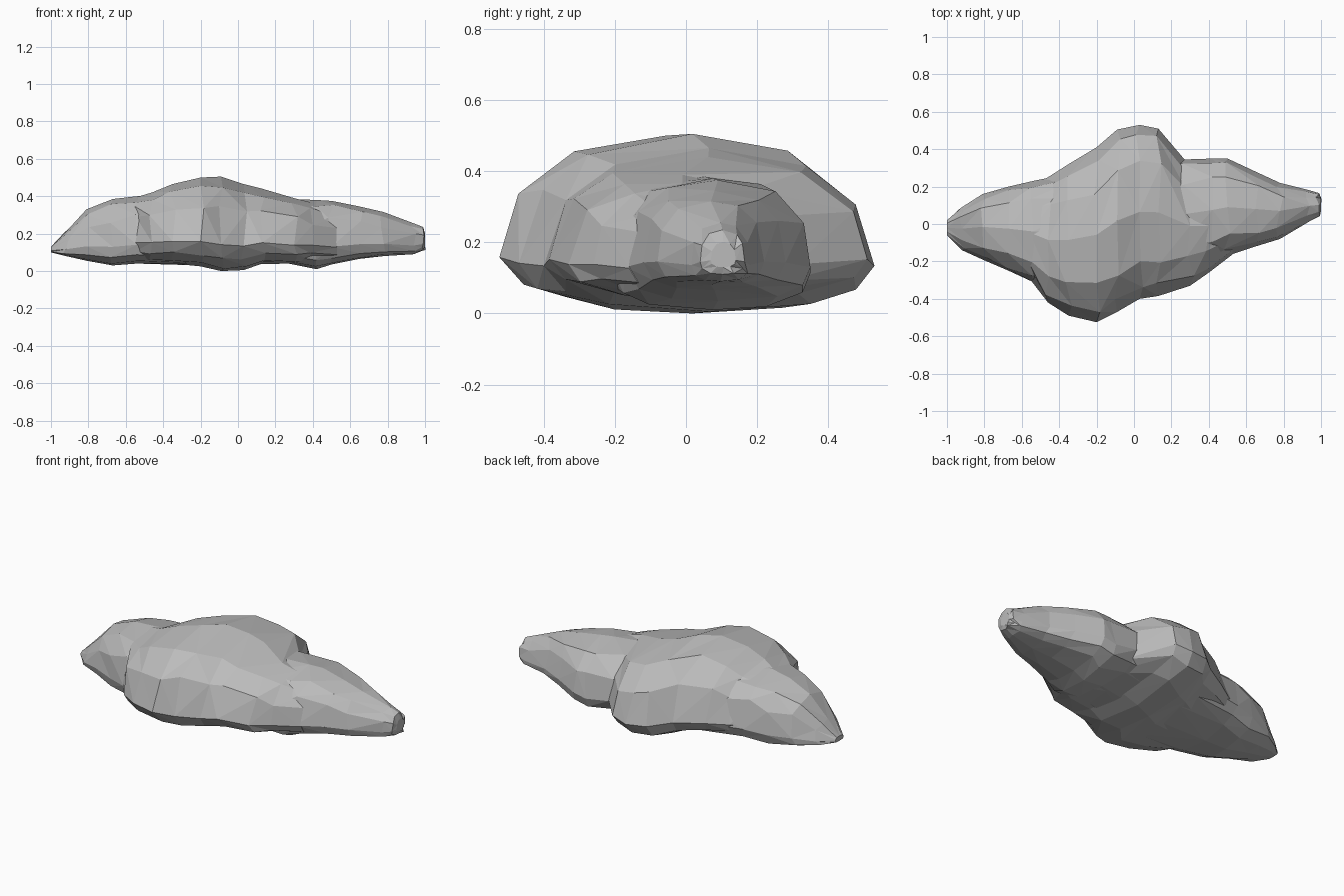
import bpy
import bmesh
import random
from math import cos, sin, pi, copysign
from mathutils import Vector

default_cube = bpy.data.objects.get("Cube")
if default_cube:
    bpy.data.objects.remove(default_cube, do_unlink=True)

random.seed(4)
SIDES = 12

# Single stone colour
stone = bpy.data.materials.new("stone grey")
stone.use_nodes = True
stone_colour = (0.5, 0.5, 0.5, 1)
stone.diffuse_color = stone_colour
stone.node_tree.nodes["Principled BSDF"].inputs["Base Color"].default_value = stone_colour


def section_ring(bm, section, power, uneven):
    """One rocky cross-section, widest low down, with uneven corner spacing."""
    x, front, back, bottom, top = section
    middle, half = (front + back) / 2, (back - front) / 2
    waist = bottom + 0.28 * (top - bottom)
    ring = []
    for i in range(SIDES):
        angle = 2 * pi * i / SIDES
        shift = 0.0
        if i % (SIDES // 4):
            angle += random.uniform(-0.1, 0.1)
            shift = random.uniform(-uneven, uneven)
        # A power under one pushes the ellipse outward into a boxier shape
        c, s = (copysign(abs(v) ** power, v) for v in (cos(angle), sin(angle)))
        height = top - waist if s > 0 else waist - bottom
        ring.append(bm.verts.new((x + shift, middle + half * c, waist + height * s)))
    return ring


def build_rock(name, power, sections):
    """Loft the sections and split the skin into outward-folding flat triangles."""
    bm = bmesh.new()
    last = len(sections) - 1
    rings = [section_ring(bm, section, power, 0.0 if k in (0, last) else 0.02)
             for k, section in enumerate(sections)]
    for a, b in zip(rings, rings[1:]):
        centre = sum((v.co for v in a + b), Vector()) / (2 * SIDES)
        for i in range(SIDES):
            j = (i + 1) % SIDES
            first_fold = ((a[i].co + b[j].co) / 2 - centre).length
            second_fold = ((a[j].co + b[i].co) / 2 - centre).length
            if first_fold > second_fold:
                bm.faces.new((a[i], a[j], b[j]))
                bm.faces.new((a[i], b[j], b[i]))
            else:
                bm.faces.new((a[i], a[j], b[i]))
                bm.faces.new((a[j], b[j], b[i]))
    bm.faces.new(rings[0])
    bm.faces.new(rings[-1])
    bmesh.ops.recalc_face_normals(bm, faces=bm.faces[:])
    mesh = bpy.data.meshes.new(name)
    bm.to_mesh(mesh)
    bm.free()
    mesh.materials.append(stone)
    rock = bpy.data.objects.new(name, mesh)
    bpy.context.collection.objects.link(rock)


# Long low slab: x, front edge, back edge, underside, crest
build_rock("long_rock_slab", 0.78, [
    (-1, -.06, .02, .1, .13),
    (-.92, -.14, .09, .08, .21),
    (-.81, -.19, .16, .055, .33),
    (-.67, -.25, .2, .03, .385),
    (-.54, -.31, .23, .04, .4),
    (-.2, -.36, .3, .03, .4),
    (.27, -.24, .345, .04, .385),
    (.42, -.2, .35, .01, .38),
    (.5, -.17, .35, .035, .375),
    (.65, -.12, .28, .065, .345),
    (.78, -.08, .22, .08, .315),
    (.94, .015, .18, .09, .255),
    (.99, .04, .165, .11, .235),
    (1, .07, .14, .13, .2),
])

# Broad central boulder crossing the slab from front to back
build_rock("central_boulder", 0.9, [
    (-.7, -.2, .12, .1, .32),
    (-.56, -.29, .2, .06, .39),
    (-.46, -.42, .25, .05, .42),
    (-.35, -.49, .32, .04, .465),
    (-.2, -.525, .41, .025, .5),
    (-.09, -.47, .505, 0, .505),
    (.03, -.4, .53, .005, .465),
    (.13, -.385, .51, .04, .44),
    (.3, -.33, .31, .04, .39),
    (.4, -.26, .24, .05, .365),
    (.53, -.16, .15, .06, .3),
])
